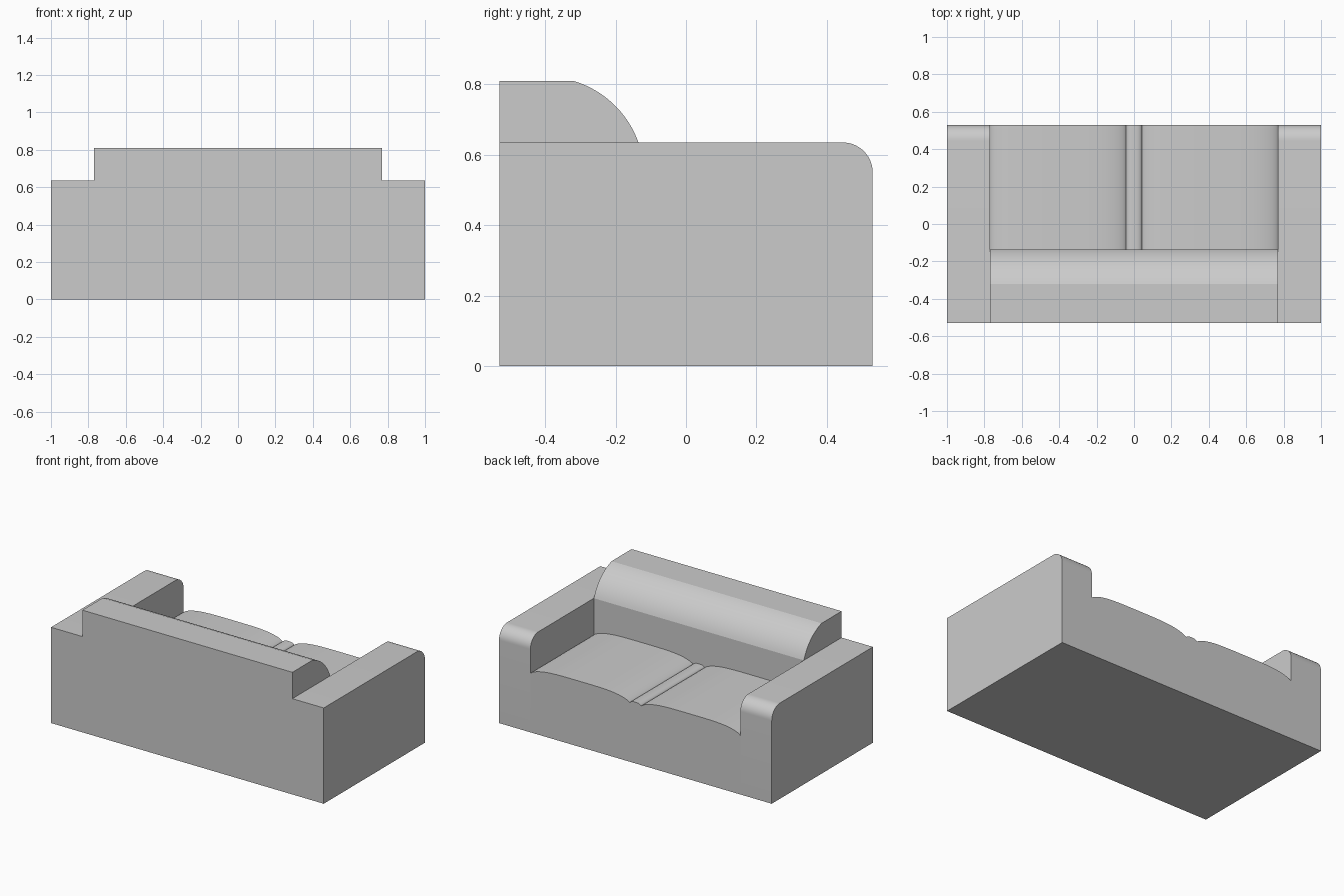
import bpy, bmesh, math

cube = bpy.data.objects.get("Cube")
if cube:
    bpy.data.objects.remove(cube, do_unlink=True)

fabric = bpy.data.materials.new("grey_fabric")
fabric.use_nodes = True
GREY = (0.6, 0.6, 0.6, 1)
fabric.diffuse_color = GREY
fabric.node_tree.nodes["Principled BSDF"].inputs["Base Color"].default_value = GREY

X_IN, X_OUT = 0.77, 1.0         # inner and outer arm faces
Y_REAR, Y_SEAT, Y_END = -0.53, -0.135, 0.53
ARM_Z, SEAT_Z = 0.635, 0.39


def arc(cx, cz, r, a0, a1, n):
    return [(cx + r * math.cos(a0 + (a1 - a0) * i / n),
             cz + r * math.sin(a0 + (a1 - a0) * i / n)) for i in range(n + 1)]


def extrude(name, profile, place, start, end, angle):
    """Extrude a closed profile; place(u, v, w) maps it into space."""
    bm = bmesh.new()
    a = [bm.verts.new(place(u, v, start)) for u, v in profile]
    b = [bm.verts.new(place(u, v, end)) for u, v in profile]
    bm.faces.new(a)
    bm.faces.new(b)
    n = len(profile)
    for i in range(n):
        j = (i + 1) % n
        bm.faces.new((a[i], a[j], b[j], b[i]))
    bmesh.ops.recalc_face_normals(bm, faces=bm.faces)
    mesh = bpy.data.meshes.new(name)
    bm.to_mesh(mesh)
    bm.free()
    mesh.materials.append(fabric)
    obj = bpy.data.objects.new(name, mesh)
    bpy.context.collection.objects.link(obj)
    bpy.ops.object.select_all(action='DESELECT')
    obj.select_set(True)
    bpy.context.view_layer.objects.active = obj
    bpy.ops.object.shade_smooth_by_angle(angle=math.radians(angle))
    return obj


def along_x(u, v, w):
    return (w, u, v)


def along_y(u, v, w):
    return (u, w, v)


# Arms: side profile with one rounded upper corner
R = 0.085
arm = [(Y_REAR, 0), (Y_END, 0)]
arm += arc(Y_END - R, ARM_Z - R, R, 0, math.pi / 2, 14)
arm += [(Y_REAR, ARM_Z)]
for name, s in (("left_arm", 1), ("right_arm", -1)):
    extrude(name, arm, along_x, s * X_IN, s * X_OUT, 12)

# Backrest: upright block with a curved bolster face
back = [(Y_REAR, 0), (Y_SEAT, 0)]
back += arc(-0.40, 0.54, 0.2815, math.atan2(0.095, 0.265),
            math.atan2(0.27, 0.08), 18)
back += [(Y_REAR, 0.81)]
extrude("backrest", back, along_x, -X_IN, X_IN, 12)


# Seat: two padded cushions and a narrow raised strip between them
def pad(x0, x1, height, power, n):
    pts = []
    for i in range(n + 1):
        t = -math.cos(math.pi * i / n)
        z = SEAT_Z + height * max(0, 1 - abs(t) ** power) ** 0.7
        pts.append(((x0 + x1) / 2 + t * (x1 - x0) / 2, z))
    return pts


GAP = 0.042
top = pad(-X_IN, -GAP, 0.045, 4, 32)
top += pad(-GAP, GAP, 0.016, 3, 12)[1:]
top += pad(GAP, X_IN, 0.045, 4, 32)[1:]
seat = [(X_IN, 0), (-X_IN, 0)] + top
extrude("seat", seat, along_y, Y_SEAT, Y_END, 30)
